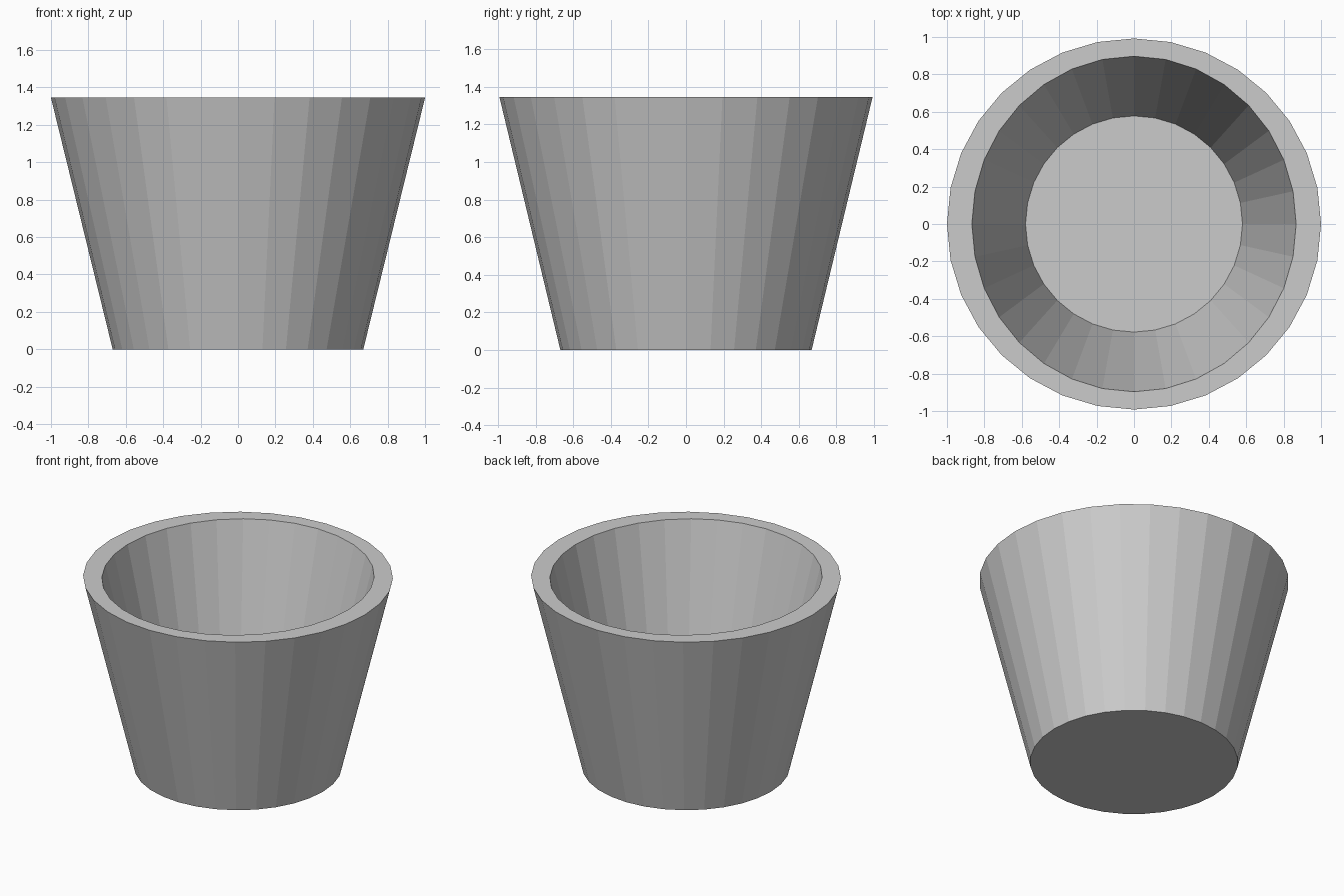
import bpy, bmesh, math

if "Cube" in bpy.data.objects:
    bpy.data.objects.remove(bpy.data.objects["Cube"])

SIDES = 32
HEIGHT = 1.345
FLOOR = 0.10

# Rings from outer base, up over the rim, down to the inner floor: (x radius, y radius, z)
RINGS = [
    (0.67, 0.668, 0.0),
    (1.0, 0.992, HEIGHT),
    (0.867, 0.897, HEIGHT),
    (0.58, 0.578, FLOOR),
]


def add_ring(bm, rx, ry, z):
    step = math.tau / SIDES
    return [bm.verts.new((rx * math.cos(i * step), ry * math.sin(i * step), z))
            for i in range(SIDES)]


# Tapered pot: outer wall, flat rim, inner wall
bm = bmesh.new()
rings = [add_ring(bm, *r) for r in RINGS]
for a, b in zip(rings, rings[1:]):
    for i in range(SIDES):
        j = (i + 1) % SIDES
        bm.faces.new((a[i], a[j], b[j], b[i]))

# Underside and inside floor
bm.faces.new(rings[0][::-1])
bm.faces.new(rings[-1])
bmesh.ops.recalc_face_normals(bm, faces=bm.faces)

mesh = bpy.data.meshes.new("tapered_pot")
bm.to_mesh(mesh)
bm.free()
pot = bpy.data.objects.new("tapered_pot", mesh)
bpy.context.collection.objects.link(pot)
